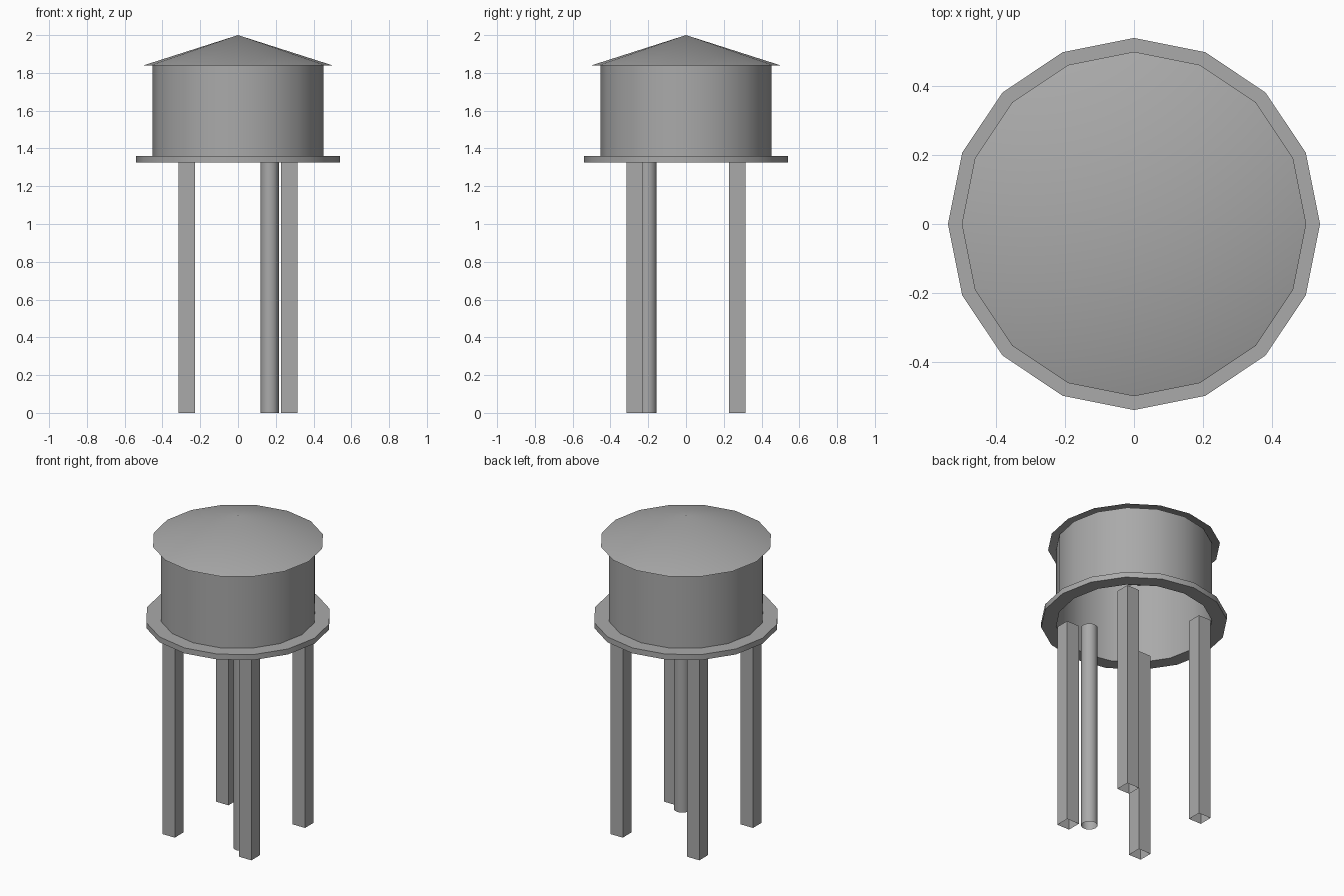
import bpy
import math

SIDES = 16
DECK_BOTTOM, DECK_TOP, EAVE, PEAK = 1.325, 1.36, 1.84, 2.0
TANK_RADIUS, DECK_RADIUS, ROOF_RADIUS = 0.453, 0.54, 0.5

cube = bpy.data.objects.get("Cube")
if cube:
    bpy.data.objects.remove(cube, do_unlink=True)

# Single painted-metal colour
grey = bpy.data.materials.new("plain_grey")
grey.use_nodes = True
colour = (0.4, 0.4, 0.4, 1)
grey.diffuse_color = colour
grey.node_tree.nodes["Principled BSDF"].inputs["Base Color"].default_value = colour


def lathe(name, profile, sides=SIDES, centre=(0, 0), start=0.0):
    """Spin an open (radius, z) profile about a vertical axis, leaving ends open."""
    verts, rings, faces = [], [], []
    for radius, z in profile:
        count = sides if radius > 0 else 1
        first = len(verts)
        for i in range(count):
            a = start + math.tau * i / sides
            verts.append((radius * math.cos(a), radius * math.sin(a), z))
        rings.append([first + i % count for i in range(sides)])
    for low, high in zip(rings, rings[1:]):
        for i in range(sides):
            j = (i + 1) % sides
            loop = [low[i], low[j], high[j], high[i]]
            faces.append(list(dict.fromkeys(loop)))
    mesh = bpy.data.meshes.new(name)
    mesh.from_pydata(verts, [], faces)
    mesh.materials.append(grey)
    obj = bpy.data.objects.new(name, mesh)
    obj.location = (*centre, 0)
    bpy.context.collection.objects.link(obj)
    bpy.ops.object.select_all(action='DESELECT')
    obj.select_set(True)
    bpy.context.view_layer.objects.active = obj
    bpy.ops.object.shade_smooth_by_angle(angle=math.radians(30))
    return obj


# Open-bottomed tank wall and overhanging conical roof
lathe("tank_wall", [(TANK_RADIUS, DECK_BOTTOM), (TANK_RADIUS, EAVE)])
lathe("roof", [(ROOF_RADIUS, EAVE), (0, PEAK)])

# Walkway ring around the foot of the tank
lathe("walkway", [(TANK_RADIUS, DECK_BOTTOM), (DECK_RADIUS, DECK_BOTTOM),
                  (DECK_RADIUS, DECK_TOP), (TANK_RADIUS, DECK_TOP)])

# Four square hollow legs
LEG_OFFSET, LEG_HALF = 0.271, 0.044
for x_name, sx in (("left", 1), ("right", -1)):
    for y_name, sy in (("front", -1), ("back", 1)):
        lathe(f"{y_name}_{x_name}_leg",
              [(LEG_HALF * math.sqrt(2), 0), (LEG_HALF * math.sqrt(2), DECK_BOTTOM)],
              sides=4, centre=(sx * LEG_OFFSET, sy * LEG_OFFSET), start=math.pi / 4)

# Round supply pipe beside the front left leg
lathe("supply_pipe", [(0.048, 0), (0.048, DECK_BOTTOM)], centre=(0.168, -0.203))
